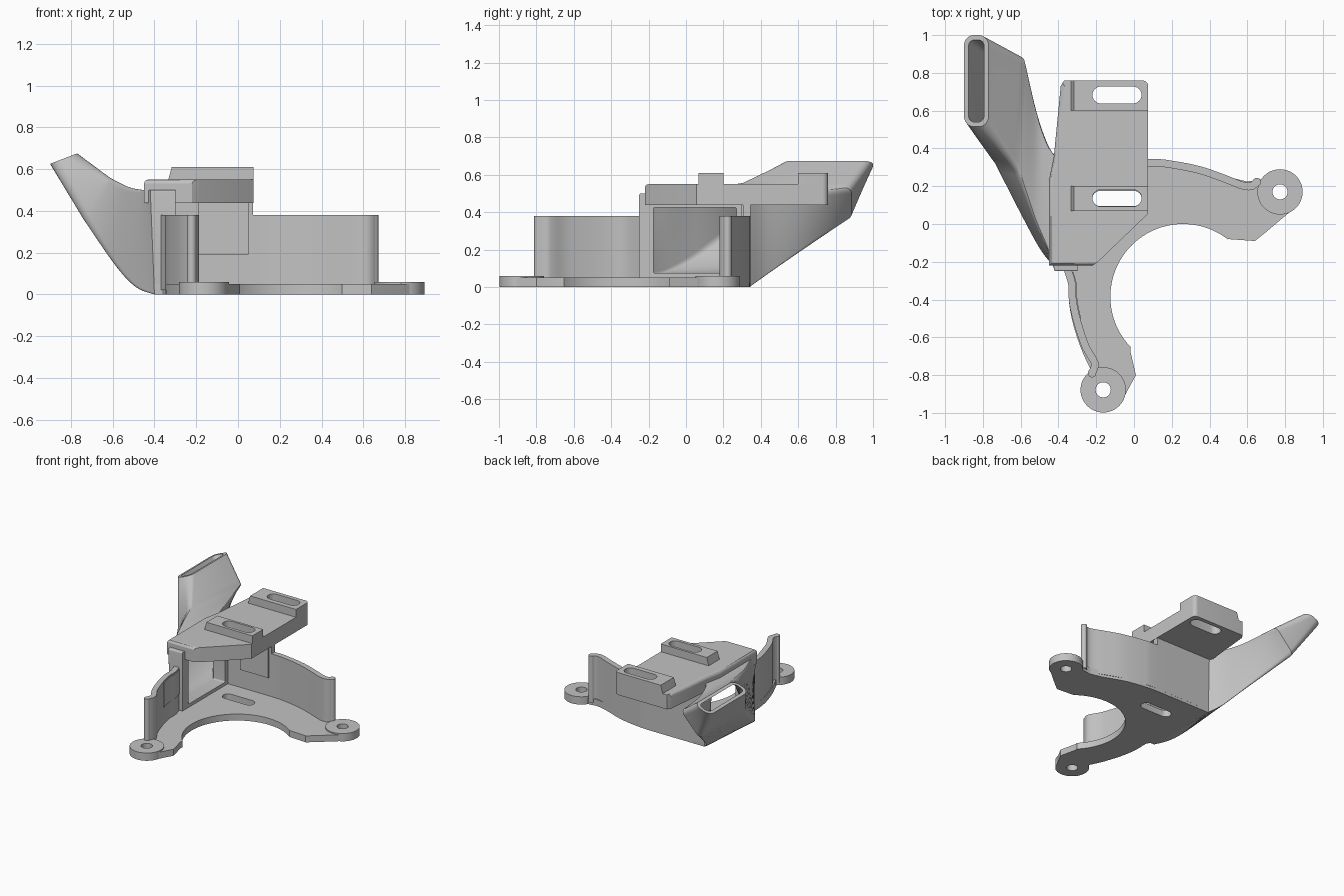
import bpy, bmesh, math
from mathutils import Vector

if "Cube" in bpy.data.objects:
    bpy.data.objects.remove(bpy.data.objects["Cube"], do_unlink=True)

grey = bpy.data.materials.new("plain_grey")
grey.use_nodes = True
grey.diffuse_color = (0.54, 0.54, 0.54, 1)
grey.node_tree.nodes["Principled BSDF"].inputs["Base Color"].default_value = grey.diffuse_color


def smooth(ob, angle=30):
    bpy.ops.object.select_all(action='DESELECT')
    ob.select_set(True)
    bpy.context.view_layer.objects.active = ob
    bpy.ops.object.shade_smooth_by_angle(angle=math.radians(angle))


def slab(name, loops, z0, z1):
    """Extrude a flat outline (first loop) with holes (other loops)."""
    cu = bpy.data.curves.new(name, 'CURVE')
    cu.dimensions = '2D'
    cu.fill_mode = 'BOTH'
    cu.extrude = (z1 - z0) / 2
    for loop in loops:
        sp = cu.splines.new('POLY')
        sp.points.add(len(loop) - 1)
        for p, (x, y) in zip(sp.points, loop):
            p.co = (x, y, 0, 1)
        sp.use_cyclic_u = True
    ob = bpy.data.objects.new(name, cu)
    bpy.context.collection.objects.link(ob)
    bpy.ops.object.select_all(action='DESELECT')
    ob.select_set(True)
    bpy.context.view_layer.objects.active = ob
    bpy.ops.object.convert(target='MESH')
    ob = bpy.context.view_layer.objects.active
    bm = bmesh.new()
    bm.from_mesh(ob.data)
    bmesh.ops.translate(bm, verts=bm.verts, vec=(0, 0, (z0 + z1) / 2))
    bmesh.ops.remove_doubles(bm, verts=bm.verts, dist=0.0005)
    bmesh.ops.recalc_face_normals(bm, faces=bm.faces)
    bm.to_mesh(ob.data)
    bm.free()
    ob.data.materials.clear()
    ob.data.materials.append(grey)
    smooth(ob)
    return ob


def arc(cx, cy, r, a0, a1, n=24):
    angles = [math.radians(a0 + (a1 - a0) * i / n) for i in range(n + 1)]
    return [(cx + r * math.cos(a), cy + r * math.sin(a)) for a in angles]


def circle(cx, cy, r):
    return arc(cx, cy, r, 0, 352.5, 47)


def slot(x0, x1, y, r):
    return arc(x1 - r, y, r, -90, 90, 12) + arc(x0 + r, y, r, 90, 270, 12)


def spline(points, steps=5):
    """Catmull-Rom through points of any dimension."""
    pts = [Vector(p) for p in points]
    out = []
    for i in range(len(pts) - 1):
        a, b, c, d = pts[max(i - 1, 0)], pts[i], pts[i + 1], pts[min(i + 2, len(pts) - 1)]
        for s in range(steps):
            t = s / steps
            out.append(0.5 * (2 * b + (c - a) * t + (2 * a - 5 * b + 4 * c - d) * t * t
                              + (3 * b - a - 3 * c + d) * t ** 3))
    return out + [pts[-1]]


def ribbon(path, half):
    left, right = [], []
    for i, p in enumerate(path):
        d = (path[min(i + 1, len(path) - 1)] - path[max(i - 1, 0)]).normalized()
        n = Vector((-d.y, d.x)) * half
        left.append(tuple(p + n))
        right.append(tuple(p - n))
    return left + right[::-1]


# Base plate with curved inner cutout, lug holes and cable slot
LUGS = [("left_lug", 0.773, 0.17), ("front_lug", -0.163, -0.878)]
holes = [circle(x, y, 0.04) for _, x, y in LUGS]
back_edge = [tuple(p) for p in spline([(0.07, 0.345), (0.2, 0.335), (0.35, 0.305), (0.5, 0.25), (0.6, 0.225)])]
side_edge = [tuple(p) for p in spline([(-0.23, -0.77), (-0.28, -0.66), (-0.325, -0.52), (-0.345, -0.4), (-0.345, -0.28)])]
outline = (back_edge + arc(*LUGS[0][1:], 0.115, 145, -50)
           + [(0.69, -0.05), (0.64, -0.09), (0.5, -0.08)]
           + arc(0.26, -0.385, 0.385, 52, 224, 48)
           + [(-0.02, -0.67), (0.01, -0.8)] + arc(*LUGS[1][1:], 0.115, -28, -230)
           + side_edge + [(-0.36, -0.25), (-0.4, -0.25), (-0.4, 0.345)])
slab("base_plate", [outline, slot(-0.22, 0.04, 0.135, 0.04)] + holes, 0, 0.05)

# Mounting lugs
for (name, x, y), hole in zip(LUGS, holes):
    slab(name, [circle(x, y, 0.12), hole], 0, 0.06)

# Curved walls with rounded, hooked ends
back_path = spline([(-0.4, 0.325), (0.07, 0.325), (0.2, 0.315), (0.35, 0.285), (0.48, 0.24), (0.57, 0.205),
                    (0.62, 0.2), (0.65, 0.222)], 6)
side_path = spline([(-0.355, -0.23), (-0.328, -0.32), (-0.325, -0.4), (-0.305, -0.5), (-0.26, -0.64),
                    (-0.215, -0.72), (-0.207, -0.75), (-0.222, -0.79)], 6)
for name, path in (("back_wall", back_path), ("side_wall", side_path)):
    slab(name, [ribbon(path, 0.02)], 0.02, 0.38)
    end = path[-1]
    slab(name + "_end", [circle(end.x, end.y, 0.022)], 0.02, 0.38)
slab("back_wall_riser", [[(-0.4, 0.305), (0.073, 0.305), (0.073, 0.345), (-0.4, 0.345)]], 0.36, 0.45)

# Thin raised panels on the inner wall faces
slab("back_wall_panel", [[(-0.19, 0.297), (0.05, 0.297), (0.05, 0.306), (-0.19, 0.306)]], 0.19, 0.44)
panel_path = [p + Vector((0.021, 0)) for p in side_path if -0.52 < p.y < -0.24]
slab("side_wall_panel", [ribbon(panel_path, 0.004)], 0.18, 0.37)

# Top plate with clipped corner and rounded left and front rims
SLOTS = [slot(-0.22, 0.04, y, 0.045) for y in (0.137, 0.683)]
rear_corner = arc(0.045, 0.73, 0.03, 0, 90, 6)
top_outline = ([(-0.45, -0.22), (-0.22, -0.22), (-0.19, -0.2), (0.075, 0.055)] + rear_corner
               + [(-0.37, 0.76), (-0.388, 0.73), (-0.425, 0.35), (-0.45, 0.23)])
top = slab("top_plate", [top_outline] + SLOTS, 0.438, 0.55)
bm = bmesh.new()
bm.from_mesh(top.data)
rim = [e for e in bm.edges if e.calc_face_angle(0) > 1 and all(
    v.co.z > 0.54 and (v.co.x < -0.38 or v.co.y < -0.21) for v in e.verts)]
bmesh.ops.bevel(bm, geom=rim, offset=0.025, segments=3, profile=0.5, affect='EDGES', clamp_overlap=True)
bm.to_mesh(top.data)
bm.free()
smooth(top)

# Slotted blocks with a sloped left end
blocks = [("front_block", [(-0.335, 0.068), (0.075, 0.068), (0.075, 0.2), (-0.335, 0.2)]),
          ("rear_block", [(-0.335, 0.6), (0.075, 0.6)] + rear_corner + [(-0.335, 0.76)])]
for (name, loop), hole in zip(blocks, SLOTS):
    ob = slab(name, [loop, hole], 0.545, 0.61)
    for v in ob.data.vertices:
        if v.co.z > 0.6 and v.co.x < -0.3:
            v.co.x += 0.018

# Hollow air duct: corner rails front-low, back-low, back-high, front-high
rails = [
    [(-0.4, -0.25, 0), (-0.49, -0.145, 0.035), (-0.59, 0.03, 0.14), (-0.74, 0.31, 0.36)],
    [(-0.4, 0.345, 0), (-0.475, 0.43, 0.058), (-0.57, 0.6, 0.172), (-0.735, 0.885, 0.36)],
    [(-0.41, 0.345, 0.5), (-0.46, 0.43, 0.5), (-0.515, 0.6, 0.5), (-0.575, 0.885, 0.53)],
    [(-0.42, -0.25, 0.5), (-0.455, -0.14, 0.5), (-0.525, 0.02, 0.515), (-0.615, 0.28, 0.56)],
]
mouth = [Vector(p) for p in ((-0.3, -0.25, 0), (-0.3, 0.345, 0), (-0.3, 0.345, 0.5), (-0.3, -0.25, 0.5))]
outlet = [Vector(p) for p in ((-0.9, 0.515, 0.625), (-0.9, 1, 0.625), (-0.77, 1, 0.675), (-0.77, 0.515, 0.675))]
fine = [mouth] + list(zip(*[spline(r, 6) for r in rails]))
neck = fine[-1]
for i in range(1, 7):
    fine.append([a.lerp(b, i / 6) for a, b in zip(neck, outlet)])


def ring(c, radius, inset):
    """Rounded section inside four corners, moved inward by inset."""
    lu = ((c[1] - c[0]).length + (c[2] - c[3]).length) / 2
    lv = ((c[3] - c[0]).length + (c[2] - c[1]).length) / 2
    out = []
    corners = ((lu - inset, lv - inset, 0), (inset, lv - inset, 90), (inset, inset, 180), (lu - inset, inset, 270))
    for x, y, a in corners:
        sx, sy = (1 if x > lu / 2 else -1), (1 if y > lv / 2 else -1)
        for u, v in arc(x - sx * radius, y - sy * radius, radius, a, a + 90, 6):
            u, v = u / lu, v / lv
            out.append(c[0].lerp(c[1], u).lerp(c[3].lerp(c[2], u), v))
    return out


last = len(fine) - 1
rings = [ring(c, 0.008 + 0.047 * (i / last) ** 1.5, 0) for i, c in enumerate(fine)]
for i in range(last, -1, -1):
    t = i / last
    rings.append(ring(fine[i], 0.01 + 0.025 * t, 0.075 - 0.05 * min(1, t * 2)))

bm = bmesh.new()
grid = [[bm.verts.new(p) for p in r] for r in rings]
n = len(grid[0])
for i in range(len(grid)):
    a, b = grid[i], grid[(i + 1) % len(grid)]
    for j in range(n):
        k = (j + 1) % n
        bm.faces.new((a[j], a[k], b[k], b[j]))
bmesh.ops.recalc_face_normals(bm, faces=bm.faces)
mesh = bpy.data.meshes.new("air_duct")
bm.to_mesh(mesh)
bm.free()
mesh.materials.append(grey)
duct = bpy.data.objects.new("air_duct", mesh)
bpy.context.collection.objects.link(duct)
smooth(duct, 25)
